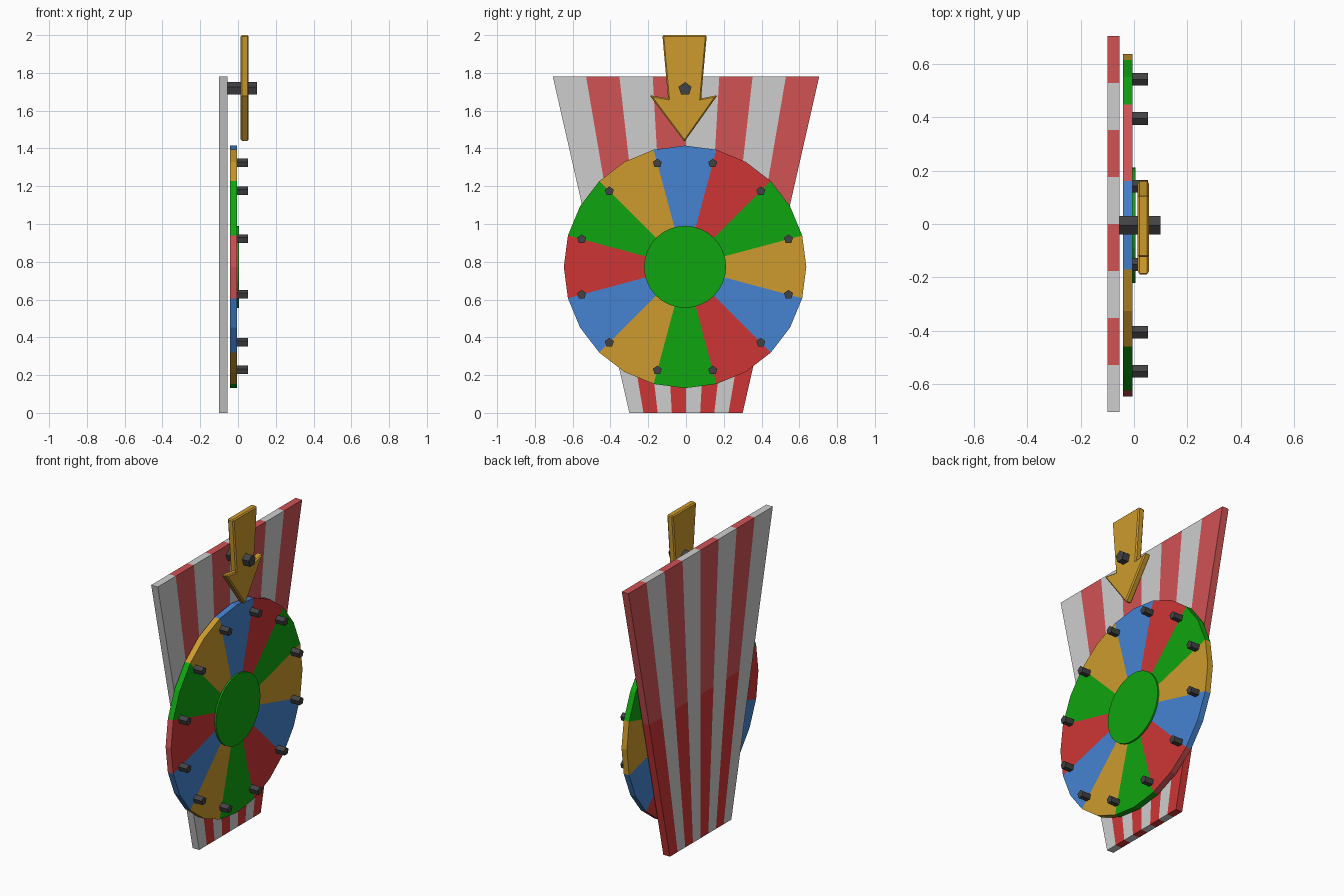
import bpy, bmesh, math
from mathutils import Vector

if "Cube" in bpy.data.objects:
    bpy.data.objects.remove(bpy.data.objects["Cube"])


def mat(name, r, g, b):
    m = bpy.data.materials.new(name)
    lin = [((c / 255 + 0.055) / 1.055) ** 2.4 for c in (r, g, b)]
    m.diffuse_color = (*lin, 1)
    m.use_nodes = True
    m.node_tree.nodes["Principled BSDF"].inputs["Base Color"].default_value = m.diffuse_color
    return m


blue = mat("blue", 70, 132, 210)
red = mat("red", 206, 53, 53)
green = mat("green", 16, 165, 16)
gold = mat("gold", 205, 155, 46)
light_red = mat("light red", 208, 82, 84)
grey = mat("pale grey", 206, 206, 206)
dark = mat("charcoal", 66, 66, 68)


def slab(name, faces, x0, x1, mats, rule=None):
    """Thicken flat (y, z) polygons from x0 to x1; rule(face) picks the colour."""
    bm = bmesh.new()
    for f in faces:
        bm.faces.new([bm.verts.new((x0, y, z)) for y, z in f])
    bmesh.ops.remove_doubles(bm, verts=bm.verts, dist=1e-5)
    ext = bmesh.ops.extrude_face_region(bm, geom=bm.faces[:], use_keep_orig=True)
    for v in ext["geom"]:
        if isinstance(v, bmesh.types.BMVert):
            v.co.x = x1
    bmesh.ops.recalc_face_normals(bm, faces=bm.faces)
    me = bpy.data.meshes.new(name)
    for m in mats:
        me.materials.append(m)
    if rule:
        bm.normal_update()
        for f in bm.faces:
            f.material_index = rule(f)
    bm.to_mesh(me)
    bm.free()
    ob = bpy.data.objects.new(name, me)
    bpy.context.collection.objects.link(ob)
    return ob


def ring(cy, cz, r, n):
    return [(cy + r * math.sin(2 * math.pi * i / n), cz + r * math.cos(2 * math.pi * i / n))
            for i in range(n)]


# Striped back board, wider at the top
H, MID = 1.78, 0.89


def half_width(z):
    return 0.30 + (0.705 - 0.30) * z / H


def strip(i, z0, z1):
    a, b = i / 4 - 1, (i + 1) / 4 - 1
    w0, w1 = half_width(z0), half_width(z1)
    return [(a * w0, z0), (b * w0, z0), (b * w1, z1), (a * w1, z1)]


def stripe_rule(f):
    c = f.calc_center_median()
    i = min(7, max(0, math.floor((c.y / half_width(c.z) + 1) * 4)))
    return 0 if i % 2 == 0 else (2 if c.z > MID else 1)


slab("back_board", [strip(i, a, b) for i in range(8) for a, b in ((0, MID), (MID, H))],
     -0.10, -0.055, [grey, red, light_red], stripe_rule)

# Wheel with twelve coloured segments
CY, CZ, R = -0.005, 0.773, 0.642
rim = ring(CY, CZ, R, 24)


def segment_rule(f):
    c = f.calc_center_median()
    ang = math.degrees(math.atan2(c.y - CY, c.z - CZ))
    k = int(((ang + 15) % 360) // 30) % 4
    return 4 if k == 1 and abs(f.normal.x) < 0.5 else k   # paler red on the rim


slab("wheel", [[(CY, CZ), rim[i], rim[(i + 1) % 24]] for i in range(24)],
     -0.042, -0.005, [blue, red, green, gold, light_red], segment_rule)

# Hub disc
slab("hub", [ring(CY, CZ, 0.217, 32)], -0.01, 0.005, [green])

# Pegs on the segment boundaries
for i, (y, z) in enumerate(ring(0, 0, 0.567, 24)[1::2]):
    slab(f"peg_{i + 1}", [ring(CY + y, CZ + z, 0.025, 5)], -0.01, 0.052, [dark])

# Pointer arrow with bevelled edges, and its axle
arrow = [(-0.125, 2.0), (-0.095, 1.665), (-0.193, 1.682), (-0.008, 1.435),
         (0.167, 1.682), (0.08, 1.665), (0.11, 2.0)]
pointer = slab("pointer_arrow", [arrow], 0.014, 0.056, [gold])
bev = pointer.modifiers.new("edge_bevel", "BEVEL")
bev.width = 0.007
bev.segments = 1
slab("pointer_axle", [ring(-0.005, 1.715, 0.036, 5)], -0.056, 0.10, [dark])
